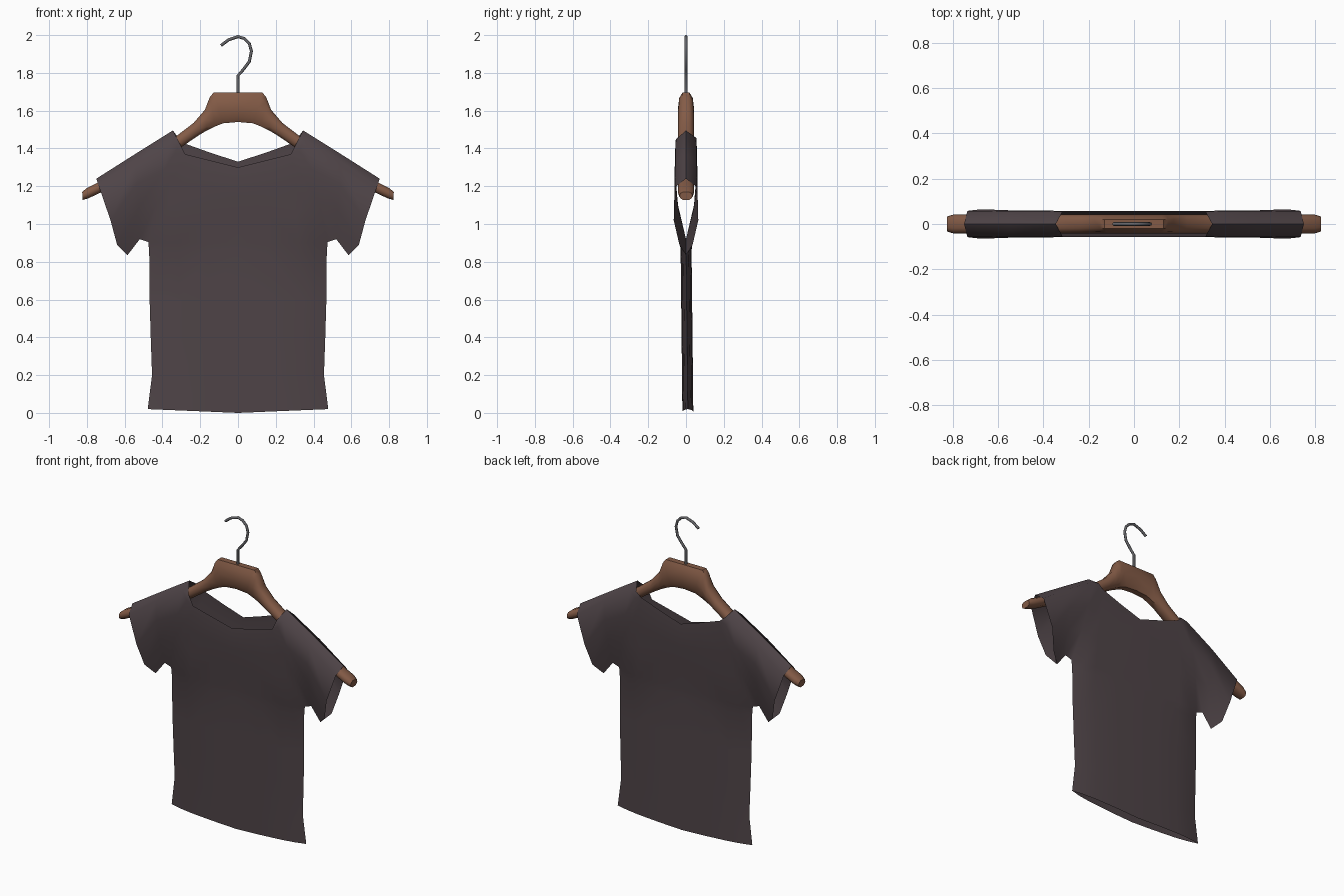
import bpy, bmesh, math

if "Cube" in bpy.data.objects:
    bpy.data.objects.remove(bpy.data.objects["Cube"])


def material(name, rgb):
    m = bpy.data.materials.new(name)
    m.diffuse_color = (*rgb, 1)
    m.use_nodes = True
    m.node_tree.nodes["Principled BSDF"].inputs["Base Color"].default_value = m.diffuse_color
    return m


CLOTH = material("dark plum cloth", (0.078, 0.058, 0.064))
WOOD = material("brown wood", (0.23, 0.105, 0.062))
STEEL = material("grey steel", (0.13, 0.13, 0.14))


def finish(name, bm, mat, angle):
    bmesh.ops.remove_doubles(bm, verts=bm.verts, dist=0.0005)
    bmesh.ops.recalc_face_normals(bm, faces=bm.faces)
    me = bpy.data.meshes.new(name)
    bm.to_mesh(me)
    bm.free()
    me.materials.append(mat)
    ob = bpy.data.objects.new(name, me)
    bpy.context.collection.objects.link(ob)
    bpy.ops.object.select_all(action='DESELECT')
    ob.select_set(True)
    bpy.context.view_layer.objects.active = ob
    bpy.ops.object.shade_smooth_by_angle(angle=math.radians(angle))
    return ob


# Shirt: columns from the centre line out to the sleeve hem, each with a
# top point, a bottom point at underarm level, and half thickness per row
ROWS = (0, 0.08, 0.35, 0.65, 1)
NECK = (0.055, 0.057, 0.055, 0.042, 0.032)
SHOULDER = (0, 0.054, 0.06, 0.045, 0)
COLUMNS = [
    ((0, 1.30), (0, 0.90), NECK),
    ((0.14, 1.335), (0.16, 0.90), NECK),
    ((0.28, 1.37), (0.32, 0.90), NECK),
    ((0.315, 1.44), (0.40, 0.90), NECK),
    ((0.345, 1.495), (0.475, 0.905), SHOULDER),
    ((0.545, 1.37), (0.52, 0.92), (0, 0.055, 0.06, 0.04, 0)),
    ((0.75, 1.24), (0.585, 0.835), (0, 0.058, 0.065, 0.035, 0)),
]
HEM_X = (0.735, 0.675, 0.64)               # sleeve opening, rows 1 to 3
HEM_Z = (1.195, 1.02, 0.89)
BODY = [(0.85, 0.47), (0.6, 0.468), (0.4, 0.462), (0.2, 0.455), (0.02, 0.478)]
FRACTION = (0, 1 / 3, 2 / 3, 0.85, 1)      # body columns across the half width


def shirt_column(i, side, face):
    (x0, z0), (x1, z1), half = COLUMNS[i]
    if face > 0 and i < 4:                 # back neckline sits a bit higher
        z0 += (0.03, 0.04, 0.055, 0.015)[i]
    pts = []
    for r, t in enumerate(ROWS):
        x, z = x0 + (x1 - x0) * t, z0 + (z1 - z0) * t
        if i == 6 and 0 < r < 4:
            x, z = HEM_X[r - 1], HEM_Z[r - 1]
        pts.append((side * x, face * half[r], z))
    if i < 5:
        f = FRACTION[i]
        for z, w in BODY:
            y = face * 0.029 * (1 - f ** 4) + 0.01 * (1 - z / 0.9)
            pts.append((side * w * f, y, z if z > 0.1 else z * f))
    return pts


bm = bmesh.new()
for side in (1, -1):
    for face in (-1, 1):
        cols = [[bm.verts.new(p) for p in shirt_column(i, side, face)]
                for i in range(len(COLUMNS))]
        for a, b in zip(cols, cols[1:]):
            for j in range(min(len(a), len(b)) - 1):
                bm.faces.new((a[j], b[j], b[j + 1], a[j + 1]))
finish("shirt", bm, CLOTH, 60)

# Hanger: rounded sections between a top line and a bottom line, mirrored
TOP = [(0, 1.695), (0.13, 1.695), (0.15, 1.67), (0.175, 1.605), (0.235, 1.535),
       (0.34, 1.455), (0.55, 1.335), (0.75, 1.215), (0.80, 1.19), (0.825, 1.17)]
BOTTOM = [(0, 1.54), (0.08, 1.533), (0.12, 1.517), (0.165, 1.495), (0.215, 1.465),
          (0.31, 1.40), (0.52, 1.28), (0.73, 1.165), (0.79, 1.137), (0.822, 1.127)]
SECTION = [(1, 0.45), (0.82, 0.85), (0.5, 1), (0.18, 0.85),
           (0, 0.45), (0, -0.45), (0.18, -0.85), (0.5, -1), (0.82, -0.85), (1, -0.45)]
bm = bmesh.new()
for side in (1, -1):
    rings = []
    for k, ((tx, tz), (bx, bz)) in enumerate(zip(TOP, BOTTOM)):
        w = 0.034 if k == len(TOP) - 1 else 0.042
        rings.append([bm.verts.new((side * (bx + (tx - bx) * h), w * y, bz + (tz - bz) * h))
                      for h, y in SECTION])
    n = len(SECTION)
    for a, b in zip(rings, rings[1:]):
        for j in range(n):
            bm.faces.new((a[j], a[(j + 1) % n], b[(j + 1) % n], b[j]))
    bm.faces.new(rings[-1])
finish("wooden_hanger", bm, WOOD, 50)

# Hook: bent wire tube
PATH = [(0, 1.67), (0, 1.785), (0.03, 1.82), (0.06, 1.86), (0.071, 1.915), (0.06, 1.955),
        (0.033, 1.982), (0, 1.992), (-0.05, 1.975), (-0.09, 1.945)]
RADIUS, SIDES = 0.008, 8
bm = bmesh.new()
rings = []
for i, (x, z) in enumerate(PATH):
    p, q = PATH[max(i - 1, 0)], PATH[min(i + 1, len(PATH) - 1)]
    d = math.hypot(q[0] - p[0], q[1] - p[1])
    nx, nz = (q[1] - p[1]) / d, -(q[0] - p[0]) / d
    ring = []
    for k in range(SIDES):
        a = 2 * math.pi * k / SIDES
        c, s = RADIUS * math.cos(a), RADIUS * math.sin(a)
        ring.append(bm.verts.new((x + nx * c, s, z + nz * c)))
    rings.append(ring)
for a, b in zip(rings, rings[1:]):
    for j in range(SIDES):
        bm.faces.new((a[j], a[(j + 1) % SIDES], b[(j + 1) % SIDES], b[j]))
bm.faces.new(rings[0])
bm.faces.new(rings[-1])
finish("hook", bm, STEEL, 50)
